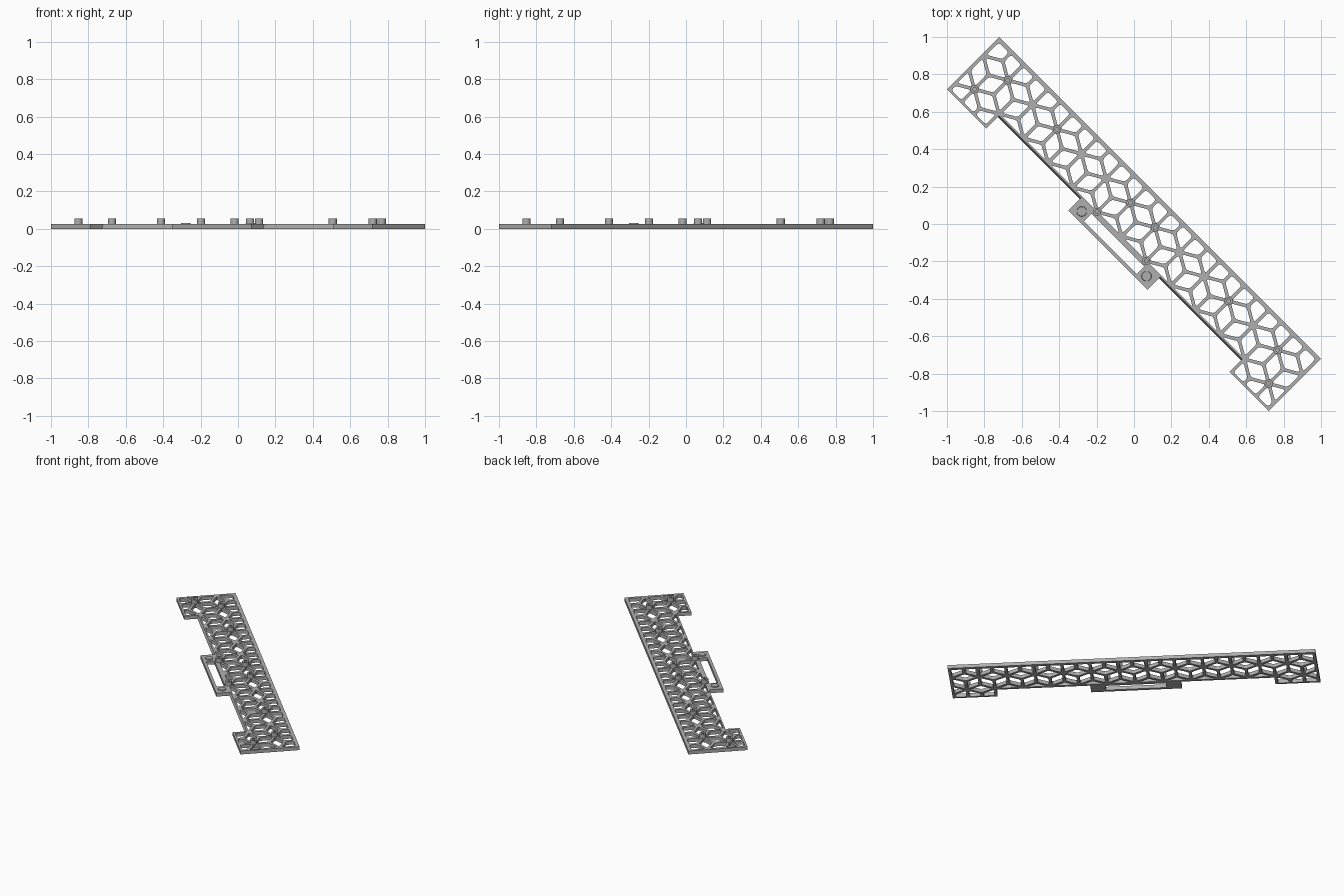
import bpy, bmesh, math
from mathutils import Vector

if "Cube" in bpy.data.objects:
    bpy.data.objects.remove(bpy.data.objects["Cube"], do_unlink=True)

PITCH = 0.1855          # spacing of the six-way nodes
ROW = PITCH * math.sqrt(3) / 2
ROW_V = -0.094          # lower row of nodes
STRUT = 0.018
THICK = 0.025
HALF_L, HALF_W = 1.216, 0.198
NOTCH, STEP = 0.919, -0.102
TURN = math.radians(-45)

grey = bpy.data.materials.new("light_grey")
grey.use_nodes = True
colour = (0.43, 0.43, 0.43, 1)
grey.diffuse_color = colour
grey.node_tree.nodes["Principled BSDF"].inputs["Base Color"].default_value = colour


def node(col, row):
    return Vector(((col + (row % 2) / 2) * PITCH, ROW_V + row * ROW))


def rect(u0, u1, v0, v1):
    return [Vector(p) for p in ((u0, v0), (u1, v0), (u1, v1), (u0, v1))]


def clip(poly, normal, limit):
    """Keep the part of a convex polygon where p.normal <= limit."""
    out = []
    for a, b in zip(poly, poly[1:] + poly[:1]):
        da, db = a.dot(normal) - limit, b.dot(normal) - limit
        if da <= 0:
            out.append(a)
        if da * db < 0:
            out.append(a.lerp(b, da / (da - db)))
    return [p for i, p in enumerate(out) if (p - out[i - 1]).length > 0.001]


def area(poly):
    return abs(sum(a.x * b.y - a.y * b.x for a, b in zip(poly, poly[1:] + poly[:1]))) / 2


def rounded(poly, size=0.014, steps=3):
    out = []
    for i, p in enumerate(poly):
        a, b = poly[i - 1] - p, poly[(i + 1) % len(poly)] - p
        start = p + a.normalized() * min(size, a.length * 0.4)
        end = p + b.normalized() * min(size, b.length * 0.4)
        for k in range(steps + 1):
            t = k / steps
            out.append(start.lerp(p, t).lerp(p.lerp(end, t), t))
    return out


def cells():
    """Openings of the rhombus lattice, trimmed to the inside of the frame."""
    inner_u, inner_top = HALF_L - 0.014, HALF_W - 0.023
    for row in range(-2, 3):
        for col in range(-9, 10):
            for k in range(3):
                angle = k * math.pi / 3
                along = Vector((math.cos(angle), math.sin(angle)))
                mid = node(col, row) + along * PITCH / 2
                if abs(mid.x) < 5 * PITCH - 0.01:
                    poly = rect(-inner_u, inner_u, STEP + 0.01, inner_top)
                else:
                    low, high = sorted((math.copysign(NOTCH + 0.012, mid.x),
                                        math.copysign(inner_u, mid.x)))
                    if mid.y > 0:
                        low, high = -inner_u, inner_u
                    poly = rect(low, high, -HALF_W + 0.014, inner_top)
                for side in (60, 120, 240, 300):
                    t = angle + math.radians(side)
                    n = Vector((math.cos(t), math.sin(t)))
                    poly = clip(poly, n, mid.dot(n) + PITCH / 4 - STRUT / 2)
                    if len(poly) < 3:
                        break
                if len(poly) >= 3 and area(poly) > 0.0003:
                    yield rounded(poly)


def finish(obj):
    obj.rotation_euler.z = TURN
    obj.data.materials.append(grey)


def mesh_object(name, bm):
    bmesh.ops.recalc_face_normals(bm, faces=bm.faces)
    mesh = bpy.data.meshes.new(name)
    bm.to_mesh(mesh)
    bm.free()
    obj = bpy.data.objects.new(name, mesh)
    bpy.context.collection.objects.link(obj)
    finish(obj)
    return obj


# Pierced plate with notched ends, side pads and a handle slot
half = [(0, -HALF_W), (0.3, -HALF_W), (0.3, STEP), (NOTCH, STEP),
        (NOTCH, -HALF_W), (HALF_L, -HALF_W), (HALF_L, HALF_W)]
outline = [Vector(p) for p in half] + [Vector((-u, v)) for u, v in reversed(half[1:])]
slot = rect(-0.2, 0.2, -0.178, -0.122)

curve = bpy.data.curves.new("lattice_plate", "CURVE")
curve.dimensions = "2D"
curve.fill_mode = "BOTH"
curve.extrude = THICK / 2
for loop in [outline, slot, *cells()]:
    spline = curve.splines.new("POLY")
    spline.points.add(len(loop) - 1)
    for point, p in zip(spline.points, loop):
        point.co = (p.x, p.y, 0, 1)
    spline.use_cyclic_u = True
    spline.use_smooth = False
plate = bpy.data.objects.new("lattice_plate", curve)
bpy.context.collection.objects.link(plate)
plate.location.z = THICK / 2
finish(plate)
bpy.ops.object.select_all(action="DESELECT")
plate.select_set(True)
bpy.context.view_layer.objects.active = plate
bpy.ops.object.convert(target="MESH")

# Sloping lips along the two notches
for side, name in ((1, "left_notch_lip"), (-1, "right_notch_lip")):
    bm = bmesh.new()
    face = bm.faces.new([bm.verts.new((side * 0.3, v, z)) for v, z in
                         ((STEP, 0), (STEP - 0.008, 0), (STEP, THICK))])
    moved = bmesh.ops.extrude_face_region(bm, geom=[face], use_keep_orig=True)
    verts = [g for g in moved["geom"] if isinstance(g, bmesh.types.BMVert)]
    bmesh.ops.translate(bm, verts=verts, vec=(side * (NOTCH - 0.3), 0, 0))
    mesh_object(name, bm)

# Hollow pegs standing on chosen nodes
pegs = [(c, 1) for c in (-6, -4, -1, 0, 3, 5)] + [(c, 0) for c in (-6, -1, 1, 6)]
for number, (col, row) in enumerate(pegs, 1):
    bm = bmesh.new()
    bmesh.ops.create_cone(bm, cap_ends=True, segments=24, radius1=0.022,
                          radius2=0.022, depth=0.055)
    p = node(col, row)
    bmesh.ops.translate(bm, verts=bm.verts, vec=(p.x, p.y, 0.0275))
    top = max(bm.faces, key=lambda f: f.calc_center_median().z)
    bmesh.ops.inset_region(bm, faces=[top], thickness=0.012)
    hole = bmesh.ops.extrude_discrete_faces(bm, faces=[top])["faces"][0]
    bmesh.ops.translate(bm, verts=hole.verts, vec=(0, 0, -0.03))
    peg = mesh_object(f"peg_{number}", bm)
    bpy.ops.object.select_all(action="DESELECT")
    peg.select_set(True)
    bpy.context.view_layer.objects.active = peg
    bpy.ops.object.shade_smooth_by_angle()

# Low raised discs on the handle pads
for side, name in ((1, "left_pad_disc"), (-1, "right_pad_disc")):
    bm = bmesh.new()
    bmesh.ops.create_cone(bm, cap_ends=True, segments=24, radius1=0.027,
                          radius2=0.025, depth=0.007)
    bmesh.ops.translate(bm, verts=bm.verts, vec=(side * 0.245, -0.15, THICK + 0.0025))
    mesh_object(name, bm)
